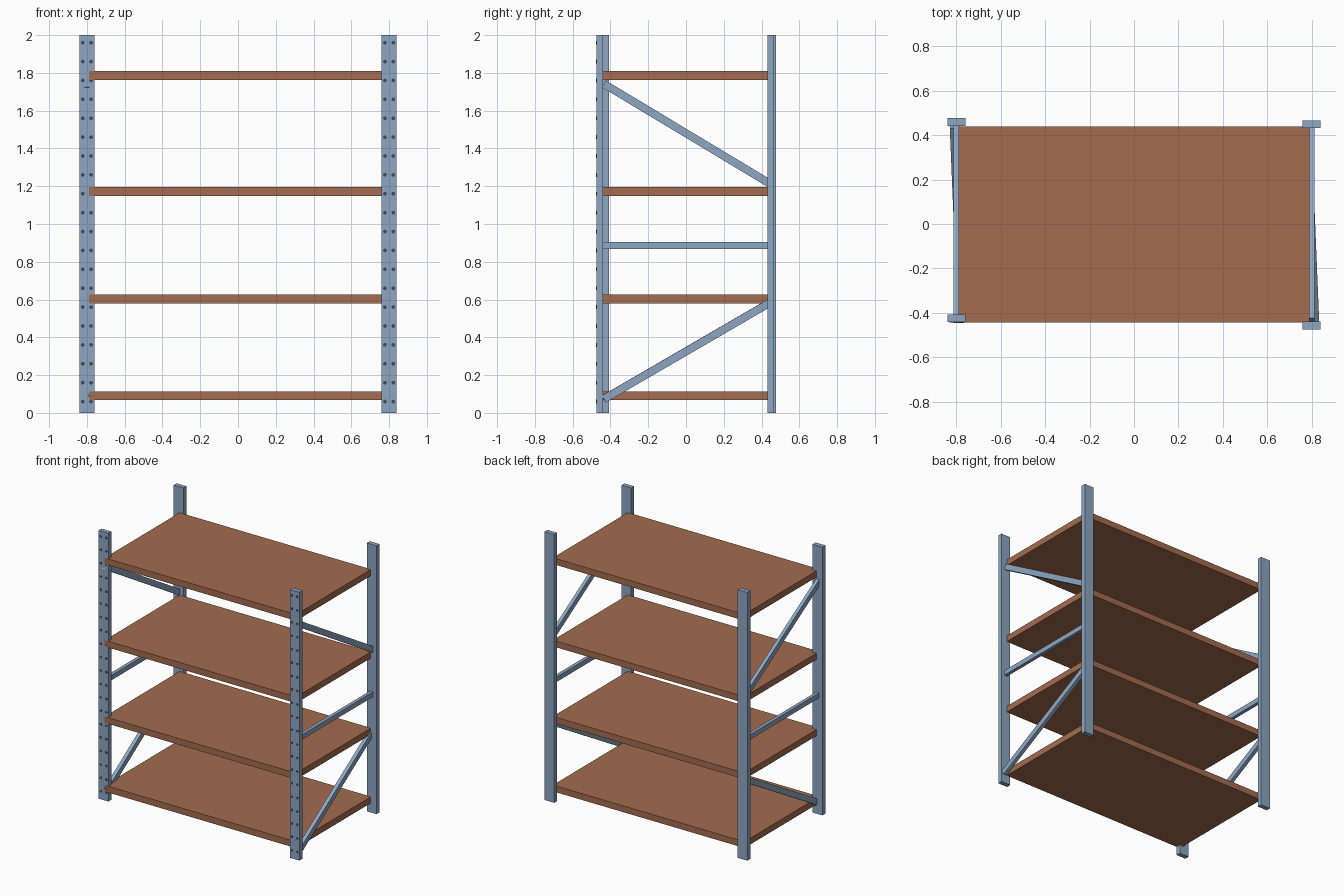
import bpy, bmesh
from math import pi
from mathutils import Matrix, Vector

if "Cube" in bpy.data.objects:
    bpy.data.objects.remove(bpy.data.objects["Cube"])


def material(name, rgb):
    m = bpy.data.materials.new(name)
    m.diffuse_color = (*rgb, 1)
    m.use_nodes = True
    m.node_tree.nodes["Principled BSDF"].inputs["Base Color"].default_value = m.diffuse_color
    return m


STEEL = material("blue_steel", (0.27, 0.38, 0.54))
BOARD = material("brown_board", (0.37, 0.15, 0.08))
DARK = material("dark_hole", (0.06, 0.07, 0.09))


def finish(name, bm, mat):
    me = bpy.data.meshes.new(name)
    bm.to_mesh(me)
    bm.free()
    me.materials.append(mat)
    ob = bpy.data.objects.new(name, me)
    bpy.context.collection.objects.link(ob)
    return ob


def box(name, lo, hi, mat):
    lo, hi = Vector(lo), Vector(hi)
    bm = bmesh.new()
    bmesh.ops.create_cube(bm, size=1, matrix=Matrix.Translation((lo + hi) / 2)
                          @ Matrix.Diagonal((*(hi - lo), 1)))
    return finish(name, bm, mat)


def bar(name, a, b, width, height, mat):
    """Rectangular bar running from a to b."""
    a, b = Vector(a), Vector(b)
    along = (b - a).normalized()
    side = along.cross(Vector((0, 0, 1))).normalized()
    up = side.cross(along)
    rot = Matrix((side, along, up)).transposed().to_4x4()
    bm = bmesh.new()
    bmesh.ops.create_cube(bm, size=1, matrix=Matrix.Translation((a + b) / 2) @ rot
                          @ Matrix.Diagonal((width, (b - a).length, height, 1)))
    return finish(name, bm, mat)


# Four shelf boards
for i, z in enumerate((0.067, 0.579, 1.148, 1.762)):
    box(f"shelf_{i + 1}", (-0.79, -0.443, z), (0.79, 0.44, z + 0.047), BOARD)

# Side frames: the two sides sit slightly offset front to back
for side, x, front, back in (("left", -0.8, -0.442, 0.442), ("right", 0.8, -0.475, 0.432)):
    box(f"{side}_front_post", (x - 0.04, front, 0), (x + 0.04, front + 0.035, 2), STEEL)
    box(f"{side}_back_post", (x - 0.04, back, 0), (x + 0.04, back + 0.035, 2), STEEL)

    # Two columns of bolt holes on the front post
    bm = bmesh.new()
    for k in range(20):
        for dx in (-0.022, 0.022):
            bmesh.ops.create_cone(
                bm, cap_ends=True, segments=12, radius1=0.01, radius2=0.01, depth=0.004,
                matrix=Matrix.Translation((x + dx, front + 0.001, 0.06 + 0.1 * k))
                @ Matrix.Rotation(pi / 2, 4, 'X'))
    finish(f"{side}_post_holes", bm, DARK)

    # Cross rail and diagonal braces, the lower brace slightly twisted
    box(f"{side}_cross_rail", (x - 0.013, -0.442, 0.868), (x + 0.013, 0.442, 0.905), STEEL)
    bar(f"{side}_upper_brace", (x, -0.435, 1.742), (x, 0.44, 1.216), 0.026, 0.042, STEEL)
    bar(f"{side}_lower_brace", (x + 0.02, -0.435, 0.073), (x - 0.016, 0.44, 0.581),
        0.028, 0.042, STEEL)
